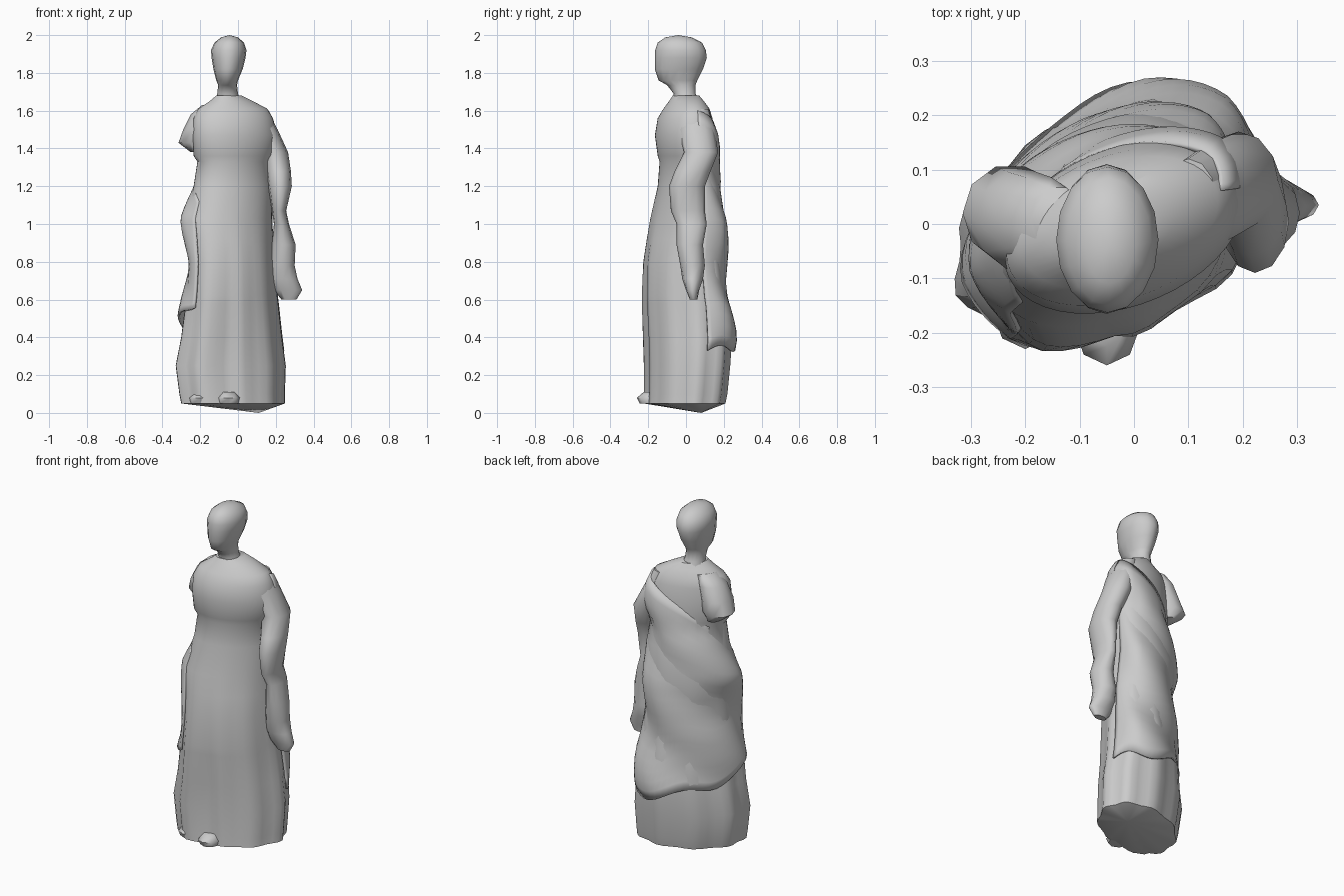
import bpy, math


def make(name, verts, faces, angle=40):
    me = bpy.data.meshes.new(name)
    me.from_pydata(verts, [], faces)
    ob = bpy.data.objects.new(name, me)
    bpy.context.collection.objects.link(ob)
    bpy.ops.object.select_all(action='DESELECT')
    ob.select_set(True)
    bpy.context.view_layer.objects.active = ob
    bpy.ops.object.mode_set(mode='EDIT')
    bpy.ops.mesh.select_all(action='SELECT')
    bpy.ops.mesh.normals_make_consistent(inside=False)
    bpy.ops.object.mode_set(mode='OBJECT')
    bpy.ops.object.shade_smooth_by_angle(angle=math.radians(angle))
    return ob


def section_point(s, t, phi, shrink=0.0):
    """Point on a skewed ellipse filling the box (z, x0, x1, y0, y1)."""
    z, x0, x1, y0, y1 = s
    r = 1 - shrink
    return ((x0 + x1) / 2 + (x1 - x0) / 2 * r * math.cos(t),
            (y0 + y1) / 2 + (y1 - y0) / 2 * r * math.sin(t + phi), z)


def loft(name, sections, n, phi=0.0, fold=None, low=None, high=None, angle=40):
    verts, faces = [], []
    for s in sections:
        for i in range(n):
            t = 2 * math.pi * i / n
            verts.append(section_point(s, t, phi, fold(t, s[0]) if fold else 0))
    for k in range(len(sections) - 1):
        for i in range(n):
            a, b = k * n + i, k * n + (i + 1) % n
            faces.append((a, b, b + n, a + n))
    top = (len(sections) - 1) * n
    for start, apex in ((0, low), (top, high)):
        if apex:
            verts.append(apex)
            faces += [(start + i, start + (i + 1) % n, len(verts) - 1) for i in range(n)]
        else:
            faces.append(tuple(range(start, start + n)))
    return make(name, verts, faces, angle)


# Gown and torso outline: z, x0, x1, y0, y1
BODY = [
    (0.05, -0.31, 0.25, -0.23, 0.21), (0.10, -0.32, 0.25, -0.23, 0.22),
    (0.25, -0.34, 0.255, -0.23, 0.235), (0.40, -0.31, 0.235, -0.235, 0.245),
    (0.58, -0.285, 0.215, -0.24, 0.23), (0.62, -0.28, 0.21, -0.24, 0.22),
    (0.80, -0.265, 0.195, -0.23, 0.20), (0.92, -0.27, 0.185, -0.21, 0.20),
    (1.03, -0.28, 0.18, -0.19, 0.205), (1.20, -0.235, 0.18, -0.15, 0.18),
    (1.33, -0.215, 0.17, -0.14, 0.15), (1.36, -0.235, 0.19, -0.15, 0.155),
    (1.47, -0.24, 0.205, -0.165, 0.155), (1.56, -0.235, 0.185, -0.15, 0.14),
    (1.61, -0.21, 0.155, -0.12, 0.125), (1.65, -0.15, 0.08, -0.09, 0.095),
    (1.68, -0.115, 0.02, -0.07, 0.07)]
PHI = 0.33


def gown_fold(t, z):
    # Vertical skirt folds fade out towards the waist, deepest between the legs
    w = max(0.0, min(1.0, (1.1 - z) / 0.7))
    d = math.atan2(math.sin(t + 1.58), math.cos(t + 1.58))
    return w * (0.035 * (1 - math.cos(9 * t + 0.6)) + 0.13 * math.exp(-(d / 0.16) ** 2))


def body_at(z, t):
    for a, b in zip(BODY, BODY[1:]):
        if a[0] <= z <= b[0]:
            f = (z - a[0]) / (b[0] - a[0])
            s = [p + (q - p) * f for p, q in zip(a, b)]
            return section_point(s, t, PHI)


loft("draped_gown", BODY, 44, PHI, gown_fold, low=(0.11, 0.08, 0.0))

# Mantle wrapped around the back, rising diagonally to the left shoulder
verts, faces = [], []
NU, NV = 36, 22
for j in range(NV + 1):
    for i in range(NU + 1):
        u, v = i / NU, j / NV
        t = 0.15 + (math.pi + 0.55) * u
        hem = 0.33 + 0.25 * u * u + 0.025 * math.sin(17 * u)
        top = 1.60 - 0.48 * u ** 1.4
        z = hem + (top - hem) * v
        x, y, z = body_at(z, t)
        edge = min(1, 6 * u, 6 * (1 - u))
        off = 0.004 + edge * (0.006 + 0.016 * math.sin(13 * z + 9 * u))
        verts.append((x + off * math.cos(t), y + off * math.sin(t + PHI), z))
for j in range(NV):
    for i in range(NU):
        a = j * (NU + 1) + i
        faces.append((a, a + 1, a + NU + 2, a + NU + 1))
mantle = make("mantle", verts, faces)
m = mantle.modifiers.new("thickness", 'SOLIDIFY')
m.thickness = 0.012

# Head with narrow neck
loft("head", [
    (1.64, -0.12, 0.02, -0.07, 0.08), (1.69, -0.11, 0.0, -0.065, 0.05),
    (1.735, -0.105, -0.005, -0.10, 0.05), (1.76, -0.115, 0.0, -0.145, 0.06),
    (1.82, -0.13, 0.025, -0.165, 0.09), (1.88, -0.14, 0.04, -0.165, 0.11),
    (1.92, -0.143, 0.045, -0.163, 0.105), (1.96, -0.125, 0.032, -0.15, 0.085),
    (1.988, -0.09, 0.0, -0.11, 0.03)], 16, high=(-0.045, -0.04, 2.0), angle=60)

# Lowered arm with a hanging sleeve
loft("lowered_arm", [
    (0.60, 0.23, 0.31, 0.02, 0.06), (0.65, 0.19, 0.34, 0.0, 0.07),
    (0.71, 0.17, 0.315, -0.02, 0.09), (0.78, 0.17, 0.30, -0.03, 0.10),
    (0.89, 0.18, 0.305, -0.05, 0.09), (1.00, 0.19, 0.27, -0.05, 0.11),
    (1.07, 0.18, 0.255, -0.08, 0.10), (1.20, 0.16, 0.285, -0.09, 0.10),
    (1.28, 0.15, 0.28, -0.06, 0.13), (1.38, 0.12, 0.265, -0.01, 0.17),
    (1.50, 0.08, 0.21, -0.04, 0.15), (1.61, 0.05, 0.15, -0.02, 0.12)], 12, angle=55)

# Short broken-off sleeve on the other shoulder
loft("short_sleeve", [
    (1.38, -0.25, -0.17, -0.05, 0.08), (1.43, -0.315, -0.14, -0.07, 0.11),
    (1.50, -0.29, -0.12, -0.09, 0.10), (1.58, -0.25, -0.10, -0.08, 0.09),
    (1.63, -0.19, -0.09, -0.05, 0.07)], 10, angle=50)

# Toes showing under the hem
for name, x, y in (("left_toe", -0.20, -0.185), ("right_toe", -0.05, -0.215)):
    loft(name, [(0.05, x - 0.055, x + 0.055, y - 0.03, y + 0.09),
                (0.08, x - 0.06, x + 0.06, y - 0.045, y + 0.09),
                (0.11, x - 0.035, x + 0.035, y - 0.01, y + 0.08)], 8, angle=60)
